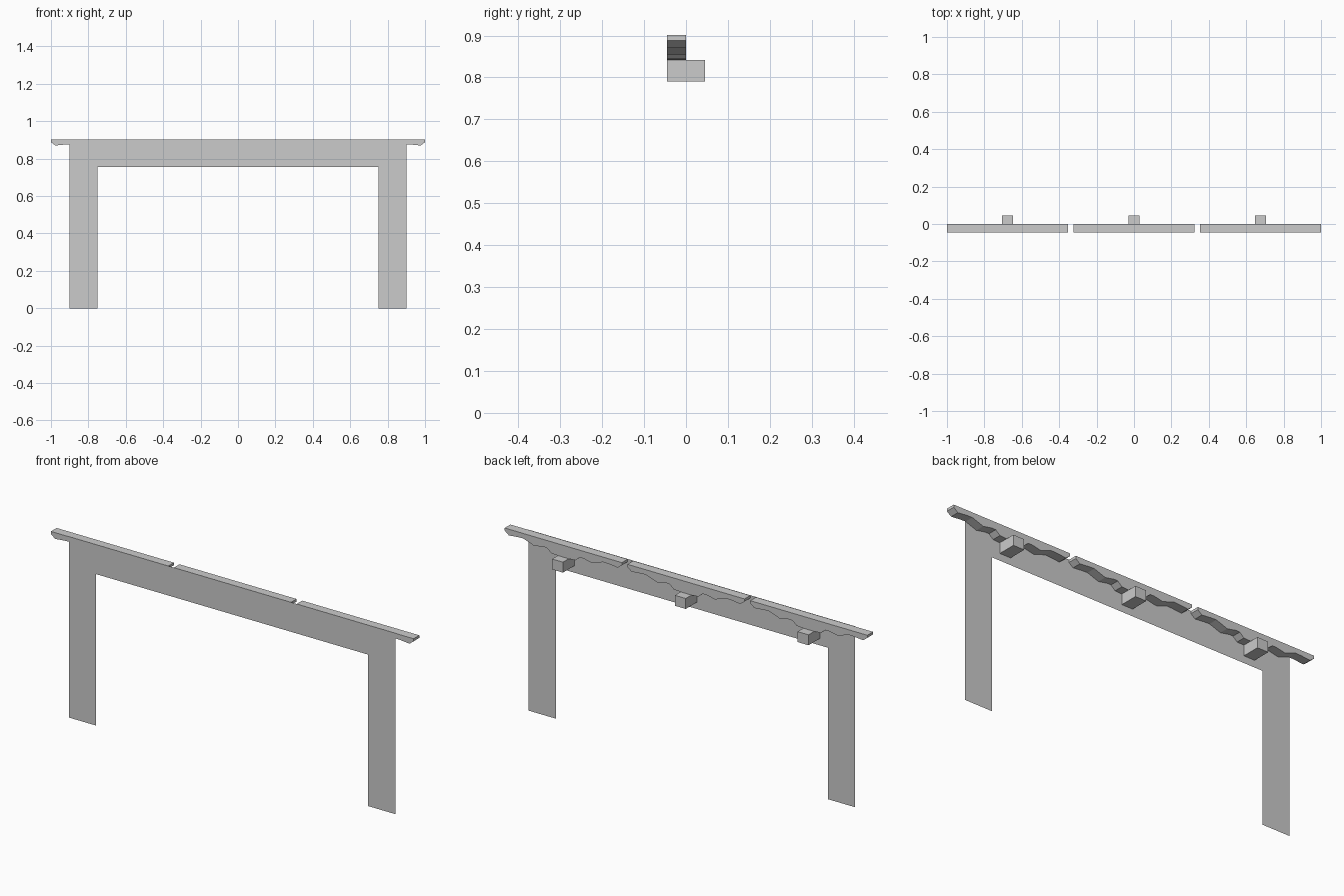
import bpy

if "Cube" in bpy.data.objects:
    bpy.data.objects.remove(bpy.data.objects["Cube"])

FRONT, BACK = -0.045, 0.045
TOP = 0.902


def make_mesh(name, verts, faces):
    mesh = bpy.data.meshes.new(name)
    mesh.from_pydata(verts, [], faces)
    obj = bpy.data.objects.new(name, mesh)
    bpy.context.collection.objects.link(obj)
    return obj


def extrude_profile(name, pts, y0, y1):
    """Closed solid from an XZ outline listed counter-clockwise seen from the front."""
    n = len(pts)
    verts = [(x, y0, z) for x, z in pts] + [(x, y1, z) for x, z in pts]
    faces = [tuple(range(n)), tuple(reversed(range(n, 2 * n)))]
    faces += [(i, i + n, (i + 1) % n + n, (i + 1) % n) for i in range(n)]
    return make_mesh(name, verts, faces)


# Flat gateway sheet: two posts and a lintel, no thickness
xs = [-0.90, -0.75, 0.75, 0.90]
zs = [0, 0.755, TOP]
verts = [(x, FRONT - 0.0005, z) for z in zs for x in xs]
quads = [(0, 1, 5, 4), (2, 3, 7, 6), (4, 5, 9, 8), (5, 6, 10, 9), (6, 7, 11, 10)]
make_mesh("gateway_panel", verts, quads)

# Wavy underside of one bracket arm, from the middle outwards
arm = [(0.03, 0.842), (0.067, 0.844), (0.09, 0.864), (0.11, 0.865),
       (0.16, 0.855), (0.22, 0.876), (0.25, 0.875), (0.30, 0.870),
       (0.323, 0.888), (0.323, TOP - 0.001)]
outline = arm + [(-x, z) for x, z in reversed(arm)]

# Three brackets, each resting on a projecting block
for label, cx in (("left", -0.677), ("middle", 0), ("right", 0.677)):
    extrude_profile(f"{label}_bracket", [(cx + x, z) for x, z in outline], FRONT, 0)
    block = [(cx - 0.03, 0.79), (cx + 0.03, 0.79), (cx + 0.03, 0.842), (cx - 0.03, 0.842)]
    extrude_profile(f"{label}_block", block, FRONT, BACK)
